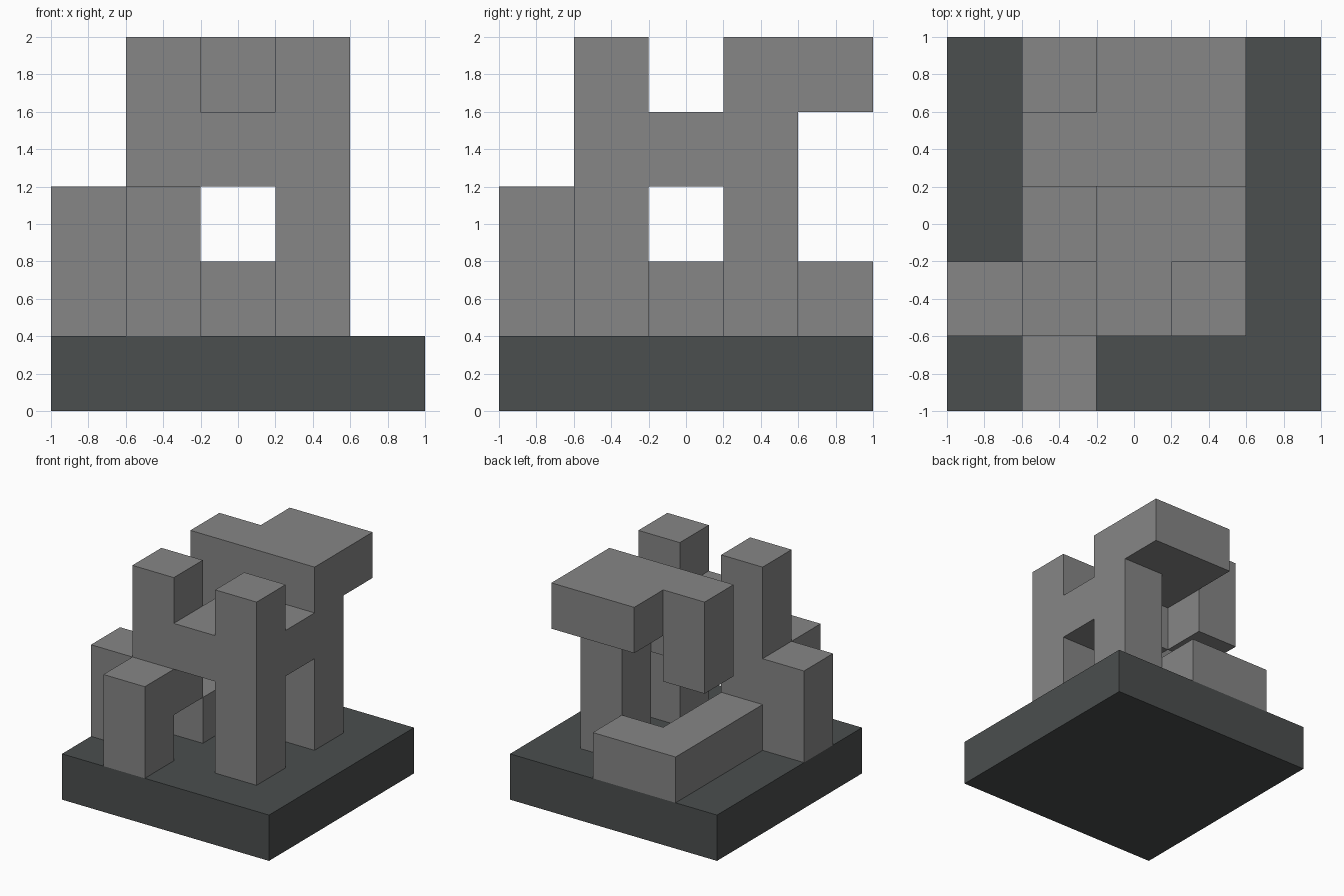
import bpy, bmesh
from mathutils import Vector

CELL = 0.4  # edge of one cube in the five-cube grid

cube = bpy.data.objects.get("Cube")
if cube:
    bpy.data.objects.remove(cube, do_unlink=True)


def make_material(name, colour):
    mat = bpy.data.materials.new(name)
    mat.use_nodes = True
    mat.diffuse_color = colour
    mat.node_tree.nodes["Principled BSDF"].inputs["Base Color"].default_value = colour
    return mat


def run(start, end):
    """All grid cells from start to end, both included."""
    spans = [range(a, b + 1) for a, b in zip(start, end)]
    return {(x, y, z) for x in spans[0] for y in spans[1] for z in spans[2]}


def build_solid(name, cells, mat):
    """Join cells into one solid, keeping only the outer faces."""
    bm = bmesh.new()
    for cell in sorted(cells):
        for axis in range(3):
            for side in (-1, 1):
                neighbour = list(cell)
                neighbour[axis] += side
                if tuple(neighbour) in cells:
                    continue
                normal, u, v = Vector(), Vector(), Vector()
                normal[axis] = side / 2
                u[(axis + 1) % 3] = 0.5
                v[(axis + 2) % 3] = 0.5 * side
                centre = Vector(cell) + Vector((-2, -2, 0.5)) + normal
                corners = (centre - u - v, centre + u - v, centre + u + v, centre - u + v)
                bm.faces.new([bm.verts.new(c * CELL) for c in corners])
    bmesh.ops.remove_doubles(bm, verts=bm.verts[:], dist=0.001)
    # Merge coplanar squares into clean flat faces
    bmesh.ops.dissolve_limit(bm, angle_limit=0.01, verts=bm.verts[:], edges=bm.edges[:])
    mesh = bpy.data.meshes.new(name)
    bm.to_mesh(mesh)
    bm.free()
    mesh.materials.append(mat)
    obj = bpy.data.objects.new(name, mesh)
    bpy.context.collection.objects.link(obj)
    return obj


stone = make_material("mid grey", (0.24, 0.24, 0.24, 1))
slate = make_material("dark slate", (0.07, 0.077, 0.077, 1))

# Square plinth
build_solid("base", run((0, 0, 0), (4, 4, 0)), slate)

# Beams and columns of the block sculpture
beams = {
    "front_right_column": run((3, 1, 1), (3, 1, 4)),
    "front_left_column": run((1, 1, 2), (1, 1, 4)),
    "front_crossbar": run((2, 1, 3), (2, 1, 3)),
    "middle_slab": run((2, 2, 3), (3, 2, 3)),
    "rear_column": run((3, 3, 1), (3, 3, 4)),
    "top_beam": run((1, 3, 4), (3, 3, 4)),
    "top_overhang": run((2, 4, 4), (3, 4, 4)),
    "hanging_block": run((1, 3, 3), (1, 3, 3)),
    "front_post": run((1, 0, 1), (1, 0, 2)),
    "side_post": run((0, 1, 1), (0, 1, 2)),
    "low_wall": run((1, 2, 1), (1, 4, 1)),
    "low_wall_return": run((2, 4, 1), (2, 4, 1)),
}
build_solid("block_sculpture", set().union(*beams.values()), stone)
